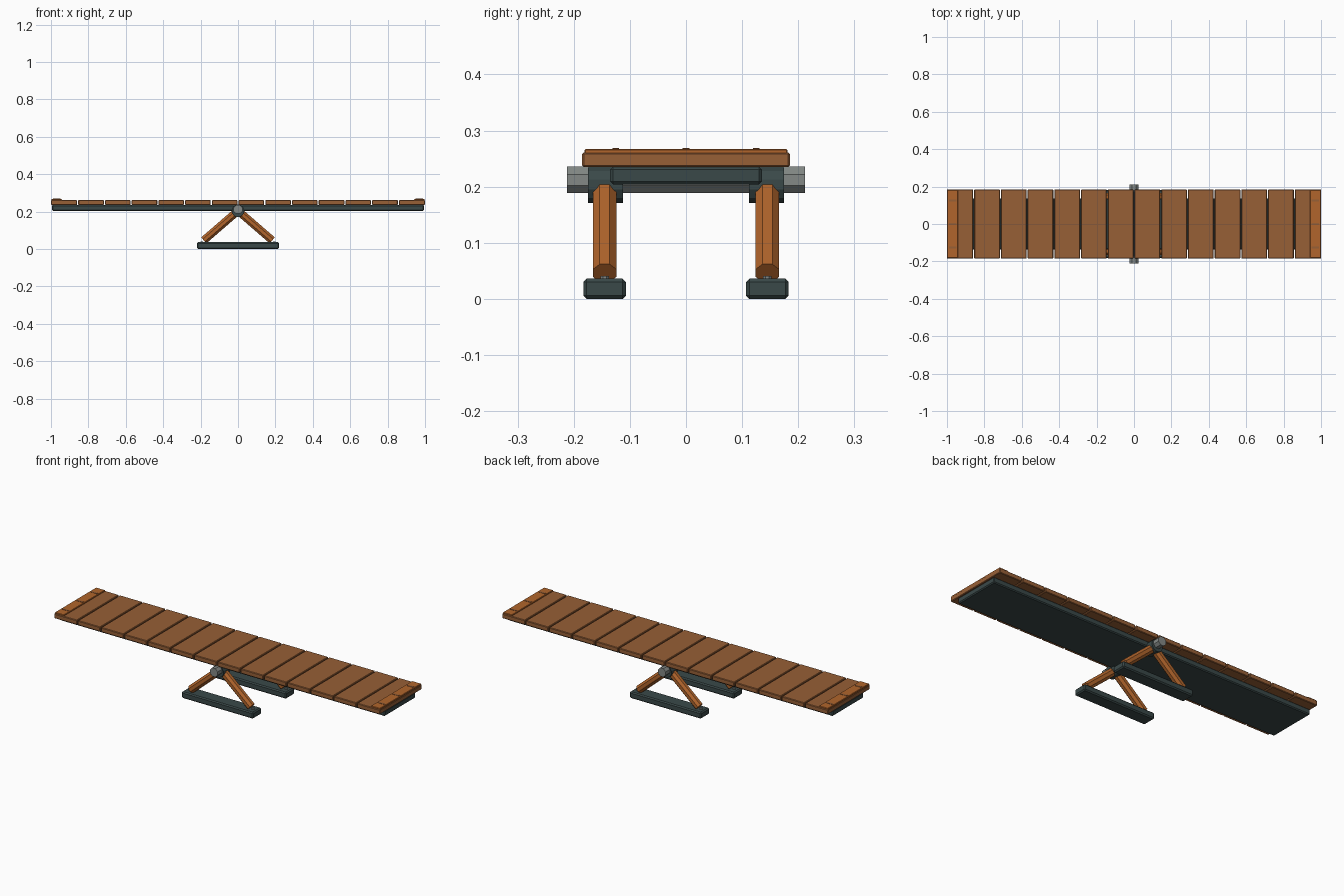
import bpy, math
from mathutils import Vector

cube = bpy.data.objects.get("Cube")
if cube:
    bpy.data.objects.remove(cube, do_unlink=True)


def material(name, rgb):
    m = bpy.data.materials.new(name)
    m.use_nodes = True
    m.diffuse_color = (*rgb, 1)
    m.node_tree.nodes["Principled BSDF"].inputs["Base Color"].default_value = (*rgb, 1)
    return m


plank_wood = material("plank brown", (0.31, 0.115, 0.037))
orange_wood = material("orange wood", (0.44, 0.13, 0.025))
dark_metal = material("dark slate", (0.042, 0.066, 0.066))
steel = material("grey steel", (0.23, 0.25, 0.24))


def finish(name, mat, bevel):
    ob = bpy.context.object
    ob.name = name
    ob.data.materials.append(mat)
    if bevel:
        mod = ob.modifiers.new("Chamfer", "BEVEL")
        mod.width = bevel
        mod.segments = 1
    return ob


def box(name, mat, low, high, bevel=0.0):
    low, high = Vector(low), Vector(high)
    bpy.ops.mesh.primitive_cube_add(size=1, location=(low + high) / 2)
    ob = bpy.context.object
    for v in ob.data.vertices:
        v.co = [c * s for c, s in zip(v.co, high - low)]
    return finish(name, mat, bevel)


def rod(name, mat, start, end, radius, sides, bevel=0.0):
    start, end = Vector(start), Vector(end)
    axis = end - start
    bpy.ops.mesh.primitive_cylinder_add(
        vertices=sides, radius=radius, depth=axis.length, location=(start + end) / 2,
        rotation=axis.to_track_quat("Z", "Y").to_euler())
    ob = bpy.context.object
    # Turn the cross-section so that flats face the sides
    turn = math.pi / sides
    for v in ob.data.vertices:
        x, y = v.co.x, v.co.y
        v.co.x = x * math.cos(turn) - y * math.sin(turn)
        v.co.y = x * math.sin(turn) + y * math.cos(turn)
    return finish(name, mat, bevel)


# Long beam under the deck
box("deck_beam", dark_metal, (-0.995, -0.135, 0.204), (0.995, 0.135, 0.236), 0.005)

# Deck of crosswise planks
count = 14
pitch = 2 / count
for i in range(count):
    left = -1 + i * pitch
    start = left + (0.003 if i else 0)
    end = left + pitch - (0.003 if i < count - 1 else 0)
    box(f"plank_{i + 1}", plank_wood, (start, -0.185, 0.235), (end, 0.185, 0.261), 0.003)

# End strips with small fixing plates
for side, label in ((1, "left"), (-1, "right")):
    a, b = sorted((side * 0.942, side * 0.998))
    box(f"{label}_end_strip", orange_wood, (a, -0.181, 0.258), (b, 0.181, 0.267), 0.002)
    a, b = sorted((side * 0.95, side * 0.99))
    for j, y in enumerate((-0.125, 0, 0.125)):
        box(f"{label}_end_plate_{j + 1}", plank_wood,
            (a, y - 0.006, 0.266), (b, y + 0.006, 0.2685))

# Pivot axle through both supports
rod("axle", steel, (0, -0.212, 0.212), (0, 0.212, 0.212), 0.0255, 8)

# Two A-frame supports
for side, label in ((-1, "front"), (1, "back")):
    y = side * 0.145
    box(f"{label}_foot", dark_metal, (-0.22, y - 0.038, 0), (0.22, y + 0.038, 0.036), 0.006)
    rod(f"{label}_hub", dark_metal, (0, side * 0.112, 0.204), (0, side * 0.175, 0.204), 0.034, 12)
    for direction, leg in ((1, "left"), (-1, "right")):
        rod(f"{label}_{leg}_leg", orange_wood, (direction * 0.012, y, 0.194),
            (direction * 0.183, y, 0.046), 0.0228, 8)
        rod(f"{label}_{leg}_bolt", steel, (direction * 0.194, y, 0.034),
            (direction * 0.194, y, 0.041), 0.008, 8)
